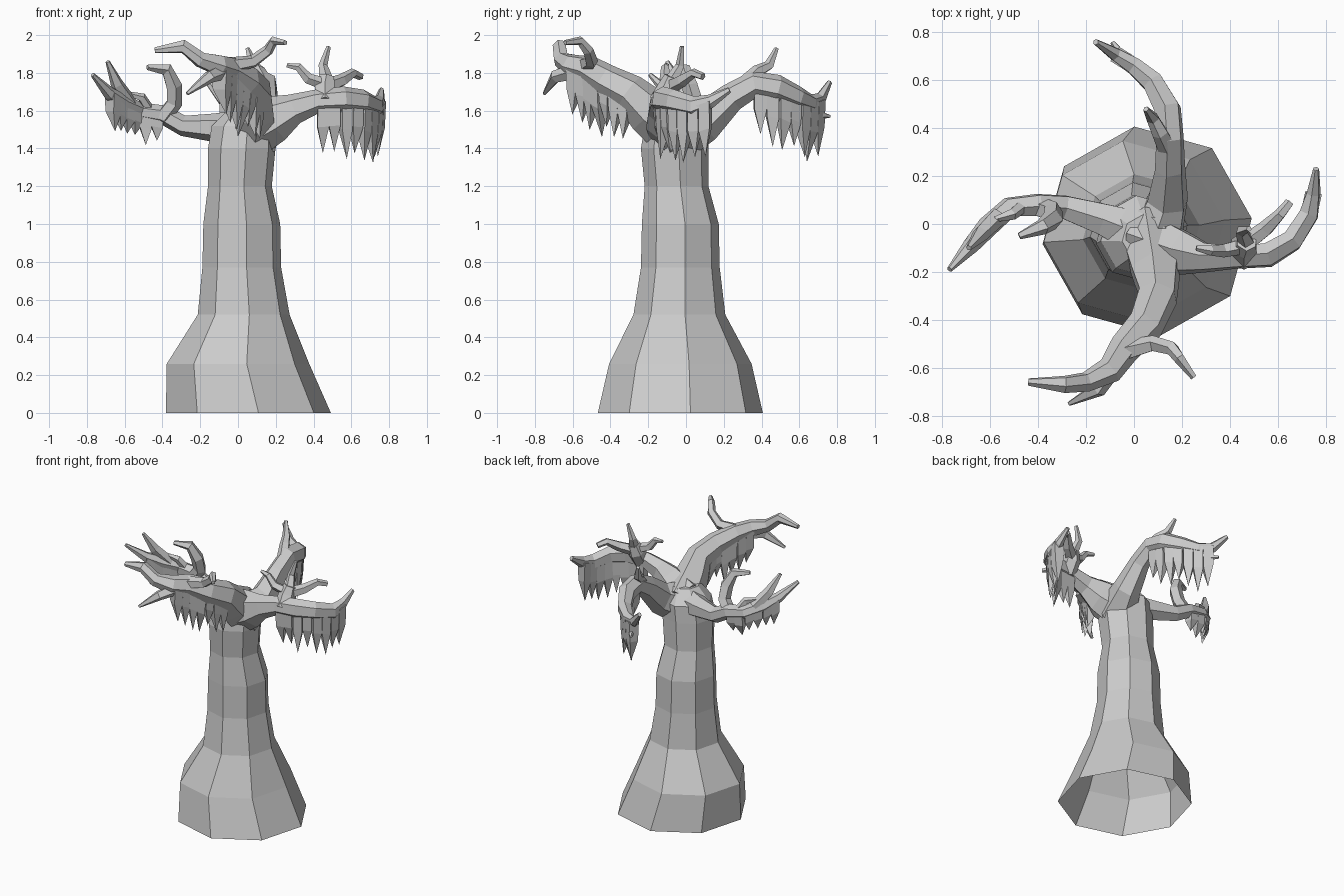
import bpy
import bmesh
import math
import random
from mathutils import Vector

random.seed(4)
UP = Vector((0, 0, 1))

default_cube = bpy.data.objects.get("Cube")
if default_cube:
    bpy.data.objects.remove(default_cube)

# Single bark colour
bark = bpy.data.materials.new("grey_bark")
bark.use_nodes = True
bark.diffuse_color = (0.6, 0.6, 0.6, 1)
bark.node_tree.nodes["Principled BSDF"].inputs["Base Color"].default_value = bark.diffuse_color


def finish(bm, name):
    """Turn a bmesh into a flat shaded object."""
    bmesh.ops.recalc_face_normals(bm, faces=bm.faces)
    mesh = bpy.data.meshes.new(name)
    bm.to_mesh(mesh)
    bm.free()
    mesh.materials.append(bark)
    obj = bpy.data.objects.new(name, mesh)
    bpy.context.collection.objects.link(obj)
    return obj


def bridge(bm, low, high):
    """Join two rings of vertices with quads."""
    count = len(low)
    for i in range(count):
        j = (i + 1) % count
        bm.faces.new((low[i], low[j], high[j], high[i]))


def limb(name, path, sides=6, tall=1.0):
    """Sweep a tapering tube along (x, y, z, radius) points."""
    bm = bmesh.new()
    points = [Vector(p[:3]) for p in path]
    rings = []
    last_side = None
    for i, point in enumerate(points):
        before = points[max(i - 1, 0)]
        after = points[min(i + 1, len(points) - 1)]
        along = (after - before).normalized()
        side = along.cross(UP)
        if last_side is not None:
            side = last_side - along * last_side.dot(along)
        side.normalize()
        last_side = side
        top = side.cross(along)
        radius = path[i][3]
        ring = []
        for k in range(sides):
            angle = math.tau * (k + 0.5) / sides
            offset = side * math.cos(angle) + top * math.sin(angle) * tall
            ring.append(bm.verts.new(point + offset * radius))
        rings.append(ring)
    for low, high in zip(rings, rings[1:]):
        bridge(bm, low, high)
    bm.faces.new(rings[0])
    bm.faces.new(rings[-1])
    return finish(bm, name)


def point_on(points, t):
    """Position at fraction t of a polyline's length."""
    lengths = [(b - a).length for a, b in zip(points, points[1:])]
    left = t * sum(lengths)
    for a, b, length in zip(points, points[1:], lengths):
        if left <= length:
            return a.lerp(b, left / length)
        left -= length
    return points[-1]


def curtain(name, path, count, drop, thick=0.035):
    """Hang a row of pointed wedges below a stretch of branch."""
    bm = bmesh.new()
    points = [Vector(p[:3]) for p in path]
    for i in range(count):
        a = point_on(points, i / count)
        b = point_on(points, (i + 1) / count)
        across = (b - a).cross(UP).normalized() * thick
        length = drop * random.uniform(0.8, 1.1)
        rings = []
        for depth, width in ((0, 1), (0.5, 0.8)):
            down = UP * length * depth
            ring = [a + across * width, b + across * width,
                    b - across * width, a - across * width]
            rings.append([bm.verts.new(p - down) for p in ring])
        bridge(bm, *rings)
        bm.faces.new(rings[0])
        sway = across * random.uniform(-0.7, 0.7)
        tip = bm.verts.new((a + b) / 2 - UP * length + sway)
        for k in range(4):
            bm.faces.new((rings[1][k], rings[1][(k + 1) % 4], tip))
    return finish(bm, name)


# Hollow trunk: eight sided rings of (x, y, z, radius), open at the base
trunk_rings = [
    (.055, -.03, 0, .44), (0, -.03, .26, .38), (.03, -.035, .52, .245),
    (.02, -.03, .77, .21), (.02, -.03, 1, .205), (.01, -.05, 1.2, .17),
    (.02, -.06, 1.4, .18), (.03, -.05, 1.52, .17), (.05, -.06, 1.61, .1)]
bm = bmesh.new()
previous = None
for x, y, z, radius in trunk_rings:
    ring = []
    for k in range(8):
        angle = math.radians(7 + 45 * k)
        ring.append(bm.verts.new((x + radius * math.cos(angle),
                                  y + radius * math.sin(angle), z)))
    if previous:
        bridge(bm, previous, ring)
    previous = ring
bm.faces.new(previous)
finish(bm, "trunk")

# Front branch, forked at the end
front = [(.06, -.02, 1.47, .14), (.09, -.2, 1.6, .11), (.1, -.3, 1.7, .085),
         (.05, -.42, 1.76, .075), (-.04, -.52, 1.82, .065),
         (-.1, -.61, 1.84, .055), (-.2, -.66, 1.87, .04),
         (-.29, -.67, 1.94, .035), (-.44, -.66, 1.92, .015)]
limb("front_branch", front, tall=1.15)
limb("front_lower_twig", [(-.08, -.58, 1.81, .045), (-.15, -.69, 1.78, .035),
                          (-.27, -.75, 1.69, .01)], 5)
limb("front_side_twig", [(-.04, -.53, 1.84, .045), (.08, -.5, 1.86, .035),
                         (.16, -.52, 1.92, .03), (.19, -.56, 1.97, .025),
                         (.25, -.64, 1.96, .014)], 5)
curtain("front_foliage", front[2:6], 7, .3, .05)

# Back branch, curling round with two tips
back = [(.08, -.08, 1.46, .13), (.14, .1, 1.54, .09), (.15, .24, 1.67, .065),
        (.15, .36, 1.74, .06), (.14, .48, 1.72, .06), (.08, .59, 1.67, .05),
        (0, .66, 1.64, .04), (-.08, .71, 1.66, .03), (-.16, .76, 1.75, .013)]
limb("back_branch", back, tall=1.2)
limb("back_lower_twig", [(.02, .64, 1.63, .035), (-.04, .69, 1.58, .025),
                         (-.09, .76, 1.57, .01)], 5)
limb("back_upper_twig", [(.15, .3, 1.73, .045), (.11, .38, 1.81, .035),
                         (.08, .44, 1.84, .028), (.05, .48, 1.93, .012)], 5)
curtain("back_foliage", back[3:8], 7, .3)

# Left branch with a cluster of three twigs
left = [(.03, -.06, 1.48, .13), (.2, -.12, 1.56, .1), (.3, -.14, 1.61, .065),
        (.42, -.14, 1.65, .05), (.56, -.13, 1.66, .055),
        (.66, -.07, 1.65, .05), (.73, .04, 1.62, .045),
        (.75, .13, 1.65, .03), (.76, .23, 1.71, .013)]
limb("left_branch", left, tall=1.25)
limb("left_twig_base", [(.46, -.14, 1.64, .06), (.46, -.09, 1.72, .06),
                        (.47, -.07, 1.78, .045)])
limb("left_inner_twig", [(.46, -.09, 1.74, .035), (.37, -.11, 1.77, .03),
                         (.32, -.11, 1.83, .022), (.26, -.1, 1.84, .012)], 5)
limb("left_upright_twig", [(.47, -.08, 1.75, .04), (.45, -.03, 1.84, .025),
                           (.48, -.02, 1.94, .012)], 5)
limb("left_outer_twig", [(.47, -.08, 1.73, .04), (.55, -.02, 1.76, .035),
                         (.61, .04, 1.8, .025), (.65, .09, 1.78, .02)], 5)
curtain("left_foliage", left[3:8], 8, .29)

# Right branch with a hooked twig and a forked end
right = [(.05, -.05, 1.5, .11), (-.13, .02, 1.51, .075),
         (-.29, .07, 1.52, .055), (-.4, .08, 1.58, .05),
         (-.52, .07, 1.6, .045), (-.61, -.01, 1.64, .045),
         (-.68, -.09, 1.69, .035), (-.77, -.19, 1.79, .012)]
limb("right_branch", right)
limb("right_hooked_twig", [(-.4, .07, 1.56, .045), (-.34, .05, 1.64, .045),
                           (-.34, .02, 1.73, .045), (-.38, -.01, 1.82, .035),
                           (-.48, -.05, 1.83, .015)], 5)
limb("right_end_twig", [(-.57, .03, 1.64, .04), (-.64, -.04, 1.74, .035),
                        (-.69, -.1, 1.86, .012)], 5)
limb("right_short_twig", [(-.46, .08, 1.59, .03), (-.51, .04, 1.67, .025),
                          (-.58, .02, 1.69, .012)], 5)
curtain("right_foliage", right[3:7], 6, .17)
